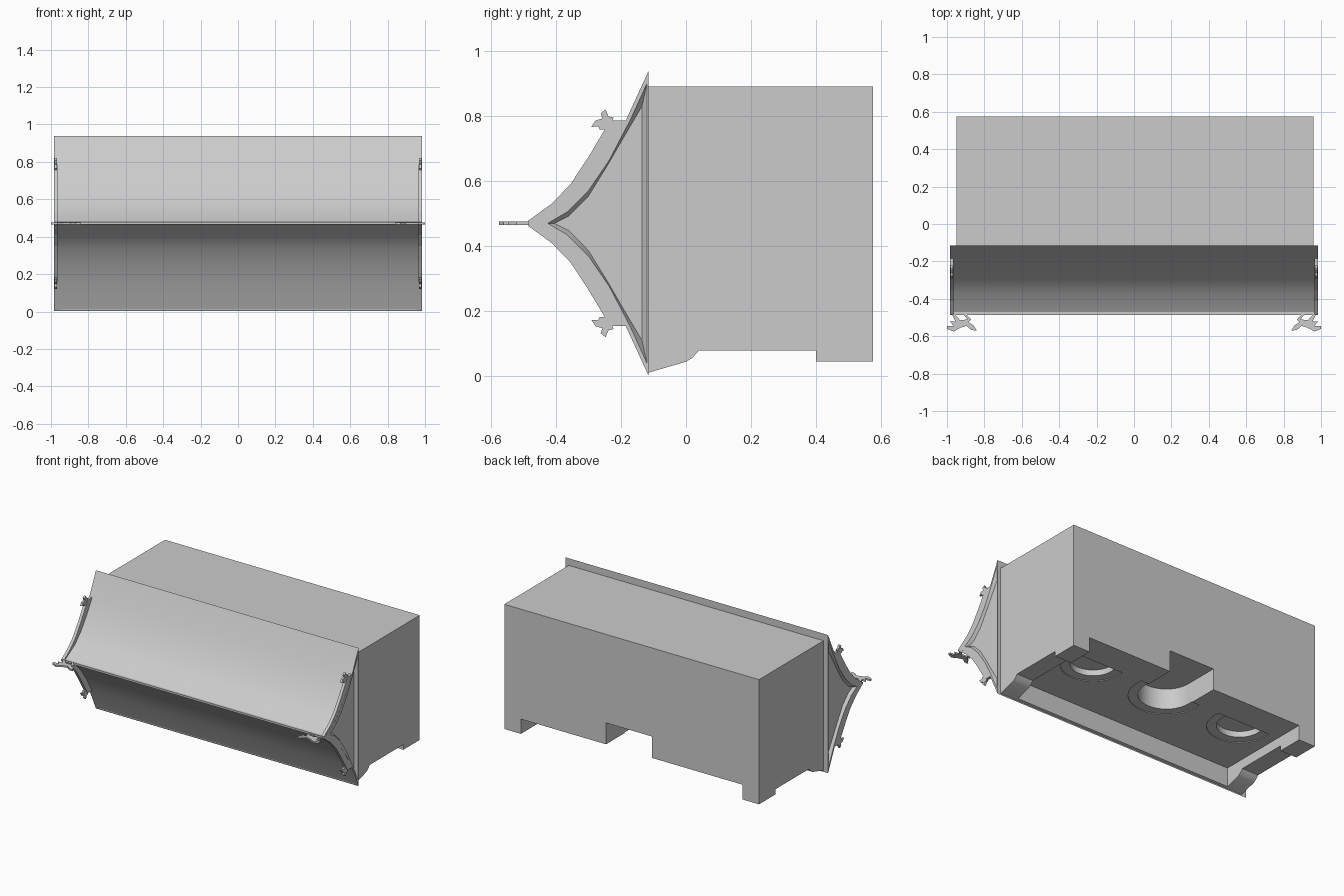
import bpy, bmesh, math

if "Cube" in bpy.data.objects:
    bpy.data.objects.remove(bpy.data.objects["Cube"])

MID = 0.47   # height of the ridge, the model is mirrored about it


def finish(bm, name):
    bmesh.ops.recalc_face_normals(bm, faces=bm.faces)
    me = bpy.data.meshes.new(name)
    bm.to_mesh(me)
    bm.free()
    ob = bpy.data.objects.new(name, me)
    bpy.context.collection.objects.link(ob)
    return ob


def prism(name, pts, axis, lo, hi):
    """Extrude a 2D outline: axis 'x' reads (y, z), axis 'z' reads (x, y)."""
    bm = bmesh.new()
    place = (lambda p, t: (t, p[0], p[1])) if axis == 'x' else (lambda p, t: (p[0], p[1], t))
    a = [bm.verts.new(place(p, lo)) for p in pts]
    b = [bm.verts.new(place(p, hi)) for p in pts]
    bm.faces.new(a)
    bm.faces.new(b)
    n = len(pts)
    for i in range(n):
        j = (i + 1) % n
        bm.faces.new((a[i], a[j], b[j], b[i]))
    return finish(bm, name)


def rect(x0, x1, y0, y1):
    return [(x0, y0), (x1, y0), (x1, y1), (x0, y1)]


def half_round(cx, cy, r, back):
    """Half circle bulging to the front, closed by a straight back edge."""
    arc = [(cx + r * math.cos(a), cy + r * math.sin(a))
           for a in (math.pi + math.pi * i / 24 for i in range(25))]
    return arc + [(cx + r, back), (cx - r, back)]


def select(ob):
    bpy.ops.object.select_all(action='DESELECT')
    ob.select_set(True)
    bpy.context.view_layer.objects.active = ob


def smooth(ob, deg=30):
    select(ob)
    bpy.ops.object.shade_smooth_by_angle(angle=math.radians(deg))


def cut(ob, cutter):
    cutter.hide_render = True
    m = ob.modifiers.new("cut", 'BOOLEAN')
    m.operation = 'DIFFERENCE'
    m.solver = 'EXACT'
    m.object = cutter
    select(ob)
    bpy.ops.object.modifier_apply(modifier=m.name)
    bpy.data.objects.remove(cutter)


def both(half):
    """Mirror a half outline (eave to ridge) about the ridge height."""
    return half + [(y, 2 * MID - z) for y, z in reversed(half) if abs(z - MID) > 1e-4]


# main block, with the stepped lower edge of its side walls
body = prism("body_block", [(-0.12, 0.01), (0, 0.045), (0.02, 0.057), (0.04, 0.08),
                            (0.4, 0.08), (0.4, 0.045), (0.575, 0.045), (0.575, 0.89),
                            (-0.12, 0.89)], 'x', -0.95, 0.96)

# underside: open cavity, shallow rings and half-round pockets
CX, CY = 0.025, 0.335
cut(body, prism("cavity_cutter", rect(-0.825, 0.835, -0.1, 0.7), 'z', -0.1, 0.145))
for dx, r, back, top in ((-0.58, 0.14, CY + 0.04, 0.19), (0, 0.172, 0.7, 0.29),
                         (0.58, 0.14, CY + 0.04, 0.19)):
    cut(body, prism("ring_cutter", half_round(CX + dx, CY, r + 0.06, CY + 0.04), 'z', -0.1, 0.15))
    cut(body, prism("pocket_cutter", half_round(CX + dx, CY, r, back), 'z', -0.1, top))
smooth(body)

# curved roof with bevelled, recessed gable panels at both ends
roof_line = [(-0.115, 0.938), (-0.185, 0.786), (-0.245, 0.685), (-0.305, 0.602),
             (-0.37, 0.535), (-0.482, MID)]
hole_line = [(-0.12, 0.9), (-0.17, 0.79), (-0.235, 0.665), (-0.3, 0.57),
             (-0.365, 0.505), (-0.425, MID)]
panel_line = [(-0.135, 0.83), (-0.185, 0.745), (-0.24, 0.65), (-0.3, 0.553),
              (-0.36, 0.492), (-0.405, MID)]
bm = bmesh.new()
loops = []
for line, x in ((panel_line, -0.965), (hole_line, -0.985), (roof_line, -0.985),
                (roof_line, 0.985), (hole_line, 0.985), (panel_line, 0.965)):
    loops.append([bm.verts.new((x, y, z)) for y, z in both(line)])
n = len(loops[0])
for a, b in zip(loops, loops[1:]):
    for i in range(n):
        j = (i + 1) % n
        bm.faces.new((a[i], a[j], b[j], b[i]))
bm.faces.new(loops[0])
bm.faces.new(loops[-1])
smooth(finish(bm, "roof"), 25)

# ridge bar
prism("ridge_bar", [(-0.47, 0.465), (-0.486, 0.465), (-0.486, 0.478), (-0.47, 0.478)],
      'x', -0.985, 0.985)

# raised ribs near the roof ends, each with a small beast, and ridge-end beasts
rib = [(-0.185, 0.786), (-0.23, 0.785), (-0.25, 0.757), (-0.302, 0.67), (-0.355, 0.59),
       (-0.413, 0.53), (-0.486, 0.477), (-0.47, 0.472), (-0.37, 0.53), (-0.3, 0.6),
       (-0.24, 0.685)]
rib_beast = [(-0.185, 0.786), (-0.229, 0.779), (-0.222, 0.795), (-0.238, 0.798),
             (-0.247, 0.82), (-0.262, 0.808), (-0.257, 0.792), (-0.278, 0.786),
             (-0.291, 0.766), (-0.27, 0.768), (-0.265, 0.758), (-0.245, 0.758),
             (-0.22, 0.73)]
ridge_beast = [(1.0, -0.56), (1.0, -0.545), (0.965, -0.545), (0.985, -0.52), (0.955, -0.52),
               (0.975, -0.48), (0.96, -0.48), (0.93, -0.515), (0.89, -0.51), (0.915, -0.48),
               (0.9, -0.48), (0.87, -0.51), (0.885, -0.525), (0.86, -0.54), (0.84, -0.57),
               (0.87, -0.567), (0.895, -0.545), (0.93, -0.555), (0.965, -0.575)]
for s, side in ((-1, "left"), (1, "right")):
    lo, hi = sorted((s * 0.964, s * 0.984))
    for flip, level in ((False, "upper"), (True, "lower")):
        for pts, part, t in ((rib, "rib", 0), (rib_beast, "rib_beast", 0.003)):
            out = [(y, 2 * MID - z) for y, z in pts] if flip else pts
            prism(f"{level}_{side}_{part}", out, 'x', lo + t, hi - t)
    prism(f"{side}_ridge_beast", [(s * x, y) for x, y in ridge_beast], 'z', 0.465, 0.476)
